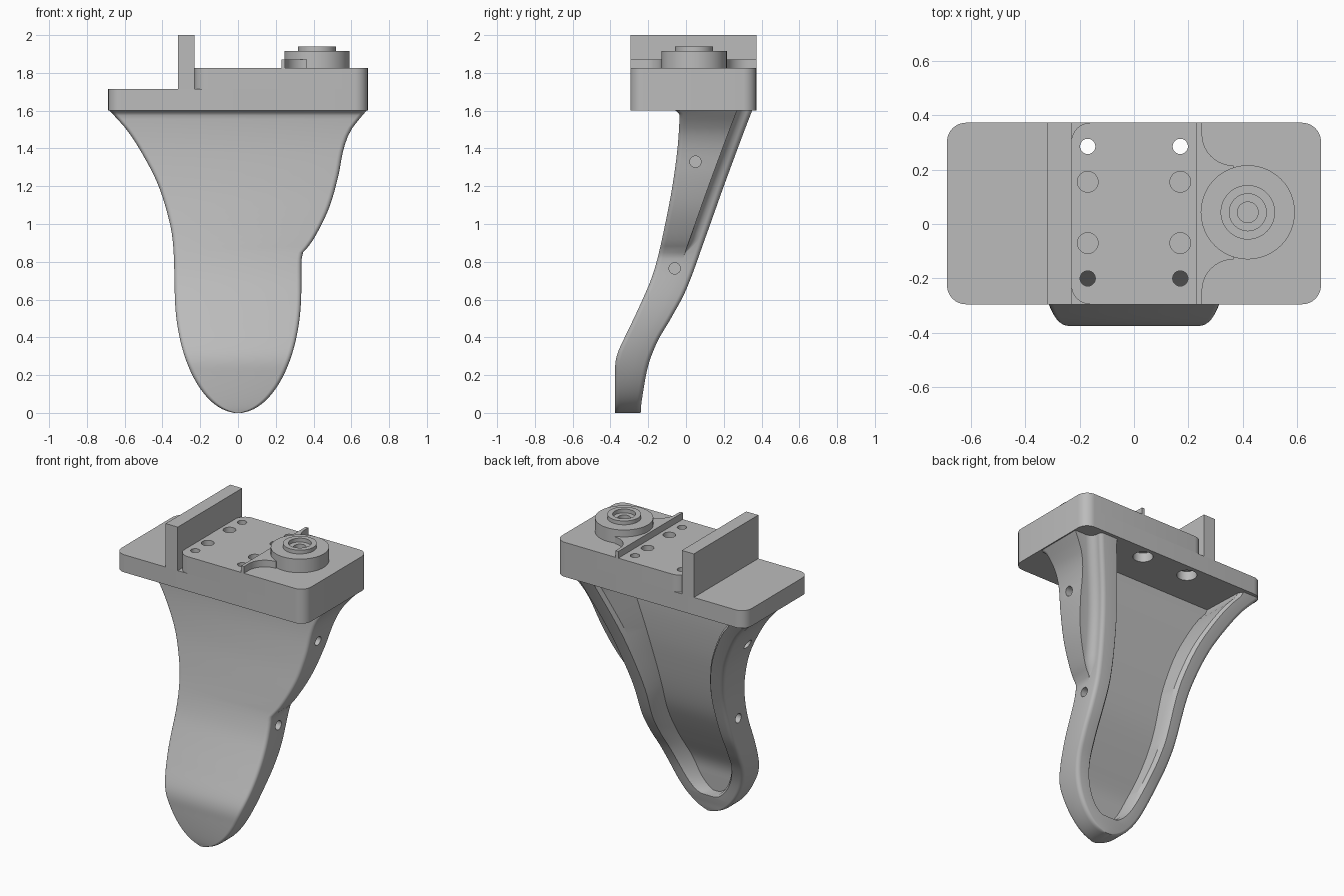
import bpy, bmesh
from math import sin, cos, pi, sqrt

if "Cube" in bpy.data.objects:
    bpy.data.objects.remove(bpy.data.objects["Cube"])

grey = bpy.data.materials.new("plain grey")
grey.use_nodes = True
grey.diffuse_color = (0.5, 0.5, 0.5, 1)
grey.node_tree.nodes["Principled BSDF"].inputs["Base Color"].default_value = (0.5, 0.5, 0.5, 1)


def loft(name, sections):
    """Skin a closed solid over matching point rings."""
    bm = bmesh.new()
    rings = [[bm.verts.new(p) for p in s] for s in sections]
    n = len(rings[0])
    for a, b in zip(rings, rings[1:]):
        for i in range(n):
            j = (i + 1) % n
            bm.faces.new((a[i], a[j], b[j], b[i]))
    bm.faces.new(rings[0][::-1])
    bm.faces.new(rings[-1])
    bmesh.ops.remove_doubles(bm, verts=bm.verts, dist=1e-5)
    bmesh.ops.recalc_face_normals(bm, faces=bm.faces)
    mesh = bpy.data.meshes.new(name)
    bm.to_mesh(mesh)
    bm.free()
    mesh.materials.append(grey)
    obj = bpy.data.objects.new(name, mesh)
    bpy.context.collection.objects.link(obj)
    return obj


def arc(cx, cy, r, start, end, steps):
    angles = [start + (end - start) * i / steps for i in range(steps + 1)]
    return [(cx + r * cos(a), cy + r * sin(a)) for a in angles]


def prism(name, pts, z0, z1):
    return loft(name, [[(x, y, z) for x, y in pts] for z in (z0, z1)])


def rounded(x0, x1, y0, y1, r):
    pts = []
    corners = ((x1 - r, y1 - r), (x0 + r, y1 - r), (x0 + r, y0 + r), (x1 - r, y0 + r))
    for k, (cx, cy) in enumerate(corners):
        pts += arc(cx, cy, r, k * pi / 2, (k + 1) * pi / 2, 8)
    return pts


def lathe(name, cx, cy, profile):
    return loft(name, [[(x, y, z) for x, y in arc(cx, cy, r, 0, 2 * pi * 47 / 48, 47)]
                       for r, z in profile])


def cut(obj, cutter):
    cutter.hide_render = True
    cutter.hide_viewport = True
    mod = obj.modifiers.new("cut", 'BOOLEAN')
    mod.operation, mod.solver, mod.object = 'DIFFERENCE', 'EXACT', cutter


def curve(keys, z):
    """Smooth interpolation through (z, value) keys."""
    z = min(max(z, keys[0][0]), keys[-1][0])

    def slope(i):
        a, b = keys[max(i - 1, 0)], keys[min(i + 1, len(keys) - 1)]
        return (b[1] - a[1]) / (b[0] - a[0])
    for i in range(len(keys) - 1):
        (z0, v0), (z1, v1) = keys[i], keys[i + 1]
        if z <= z1:
            h = z1 - z0
            t = (z - z0) / h
            return ((2 * t**3 - 3 * t**2 + 1) * v0 + (t**3 - 2 * t**2 + t) * h * slope(i)
                    + (3 * t**2 - 2 * t**3) * v1 + (t**3 - t**2) * h * slope(i + 1))


# Blade outlines, side profile and front wall thickness, keyed by height
FRONT = [(0, -.375), (.2, -.375), (.27, -.373), (.33, -.357), (.45, -.3), (.6, -.23),
         (.72, -.18), (.85, -.143), (1.05, -.1), (1.2, -.072), (1.4, -.045), (1.57, -.034),
         (1.585, -.038), (1.6, -.055)]
BACK = [(0, -.24), (.06, -.235), (.25, -.2), (.38, -.15), (.5, -.08), (.65, 0), (.92, .1),
        (1.2, .2), (1.47, .3), (1.6, .35)]
LEFT = [(.65, .335), (.87, .342), (1, .36), (1.2, .42), (1.36, .5), (1.5, .59), (1.6, .68)]
RIM = [(.65, .335), (.85, .34), (1.1, .385), (1.3, .44), (1.6, .55)]
WING = [(.8, .28), (.85, .345), (.92, .4), (1.08, .48), (1.25, .53), (1.4, .56), (1.5, .6), (1.6, .68)]
THICK = [(0, .06), (.3, .08), (.7, .1), (1.1, .1), (1.6, .08)]


def half_width(keys, z, inset=0, foot=0):
    if z >= .65:
        return curve(keys, z) - inset * (1 + .3 * (z - .65))
    t = (z - foot) / (.65 - foot)
    return max((.335 - inset) * sqrt(max(1 - (1 - t) ** 2, 0)), .02)


def wing_width(z):
    rim = half_width(RIM, z)
    return max(rim, curve(WING, z)) if z > .8 else rim


def blade_section(z):
    left, rim, wing = -half_width(LEFT, z), half_width(RIM, z), wing_width(z)
    front, back = curve(FRONT, z), curve(BACK, z)
    r = min(.025, rim * .5)
    step, f = back - .08, min(.05, wing - rim)
    pts = arc(left + r, front + r, r, pi, 1.5 * pi, 4)
    pts += arc(wing - r, front + r, r, 1.5 * pi, 2 * pi, 4)
    pts += [(wing, step)] + arc(rim + f, step + f, f, 1.5 * pi, pi, 5)
    pts += arc(rim - r, back - r, r, 0, pi / 2, 4)
    pts += arc(left + r, back - r, r, pi / 2, pi, 4)
    return [(x, y, z) for x, y in pts]


def pocket_section(z):
    # Drafted walls with a softened mouth
    left, right = -half_width(LEFT, z, .1, .1), half_width(RIM, z, .11, .1)
    floor, back = curve(FRONT, min(z, 1.57)) + curve(THICK, z), curve(BACK, z)
    e = min(.02, right * .4)
    pts = [(left + e * .5, floor), (right - e, floor), (right, back - .025), (right + e, back),
           (right + e, .6), (left - e, .6), (left - e, back), (left, back - .025)]
    return [(x, y, z) for x, y in pts]


ROWS = 70
heights = [0] + [1.6 * (i / ROWS) ** 2 for i in range(4, ROWS)] + [1.575, 1.585, 1.593, 1.6]
blade = loft("blade", [blade_section(z) for z in sorted(heights)])
pocket = loft("pocket_cutter", [pocket_section(.1 + 1.53 * (i / 50) ** 2) for i in range(3, 51)])
cut(blade, pocket)

# Blind cross holes in both side walls of the blade
for y, z in ((.05, 1.33), (-.06, .765)):
    ring = arc(y, z, .03, 0, 2 * pi * 23 / 24, 23)
    for inner, outer in ((wing_width(z) - .06, .9), (-half_width(LEFT, z) + .06, -.9)):
        cut(blade, loft("cross_hole_cutter", [[(x, a, b) for a, b in ring] for x in (inner, outer)]))

# Mounting plate with raised deck, end wall and thin rib
X, Y0, Y1 = .687, -.295, .372
base = prism("base_plate", rounded(-X, X, Y0, Y1, .07), 1.6, 1.715)
deck = prism("raised_deck", rounded(-.23, X, Y0, Y1, .07), 1.715, 1.826)
wall = prism("end_wall", [(-.317, Y0), (-.23, Y0), (-.23, Y1), (-.317, Y1)], 1.715, 2)
rib = prism("rib", [(.23, Y0), (.25, Y0)] + arc(.365, -.245, .115, pi, pi / 2, 10)
            + arc(.365, .33, .115, 1.5 * pi, pi, 10) + [(.25, Y1), (.23, Y1)], 1.826, 1.87)

# Stepped boss with a counterbored centre
boss = lathe("boss", .418, .043, [(.173, 1.826), (.173, 1.915), (.1, 1.915), (.1, 1.94), (.068, 1.94),
                                  (.068, 1.915), (.038, 1.915), (.038, 1.86)])

# Through holes, counterbored from below, and blind holes in the plate
for x in (-.17, .17):
    for y in (.285, -.2):
        hole = lathe("plate_hole_cutter", x, y, [(.06, 1.5), (.06, 1.66), (.028, 1.66), (.028, 1.9)])
        cut(deck, hole)
        cut(base, hole)
    for y in (.155, -.07):
        cut(deck, lathe("plate_hole_cutter", x, y, [(.038, 1.73), (.038, 1.9)]))

for obj in (blade, base, deck, wall, rib, boss):
    bpy.ops.object.select_all(action='DESELECT')
    bpy.context.view_layer.objects.active = obj
    obj.select_set(True)
    for mod in list(obj.modifiers):
        bpy.ops.object.modifier_apply(modifier=mod.name)
    bpy.ops.object.shade_smooth_by_angle(angle=.6)

# Remove the spent cutters
for obj in list(bpy.data.objects):
    if obj.name.split(".")[0].endswith("_cutter"):
        bpy.data.objects.remove(obj)
